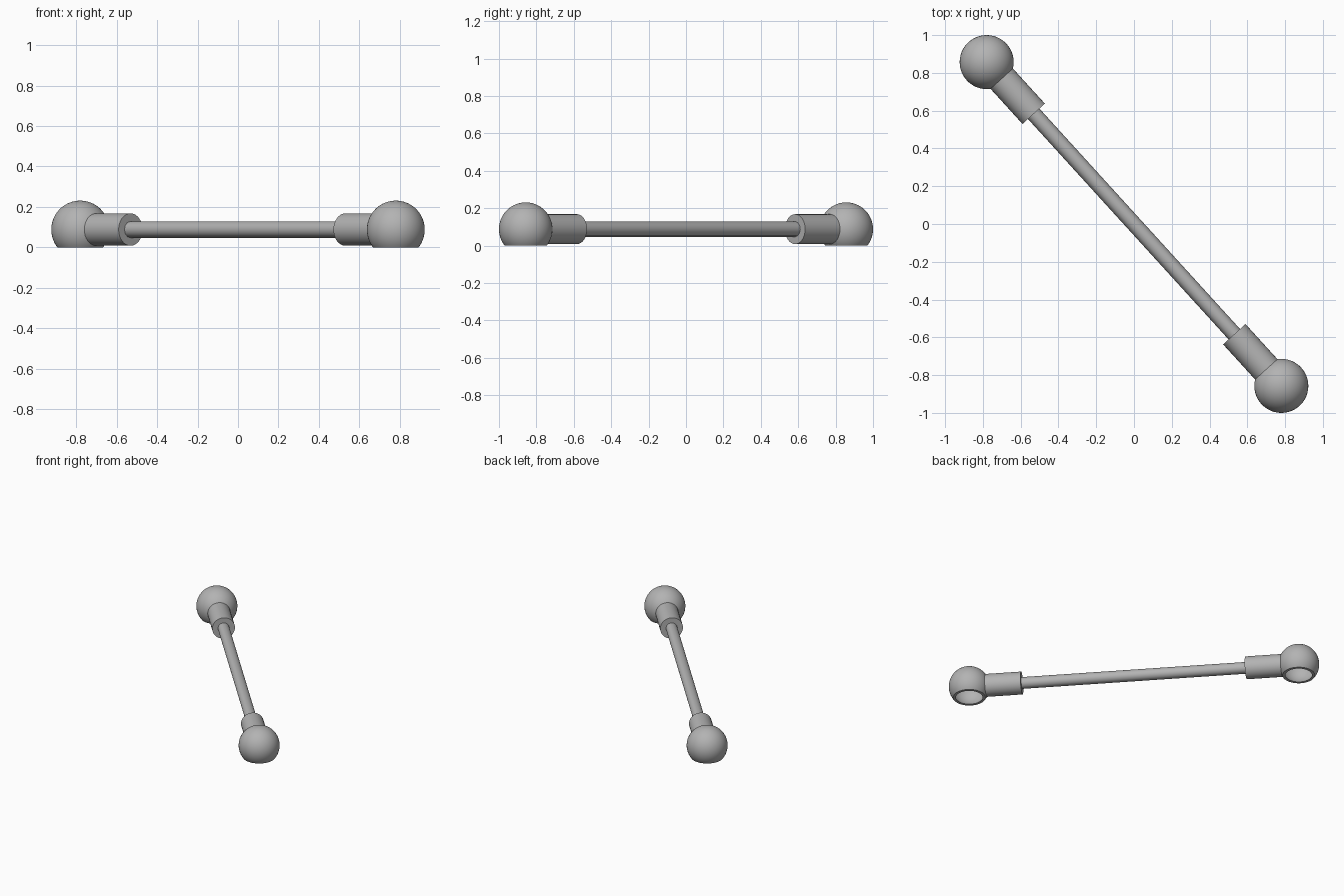
import bpy, bmesh, math
from mathutils import Vector, Matrix

cube = bpy.data.objects.get("Cube")
if cube:
    bpy.data.objects.remove(cube, do_unlink=True)

GREY = (0.45, 0.45, 0.45, 1)
metal = bpy.data.materials.new("grey metal")
metal.use_nodes = True
metal.diffuse_color = GREY
metal.node_tree.nodes["Principled BSDF"].inputs["Base Color"].default_value = GREY

AXIS_Z = 0.088
BALL_R, CAVITY_R = 0.143, 0.128
END = Vector((0.78, -0.857, AXIS_Z))
ROD_DIR = Vector((END.x, END.y, 0)).normalized()
HALF = math.hypot(END.x, END.y)


def revolve(name, profile, steps, matrix):
    """Lathe a (radius, height) profile around local z."""
    bm = bmesh.new()
    verts = [bm.verts.new((r, 0, z)) for r, z in profile]
    edges = [bm.edges.new(pair) for pair in zip(verts, verts[1:])]
    bmesh.ops.spin(bm, geom=verts + edges, cent=(0, 0, 0), axis=(0, 0, 1),
                   angle=math.tau, steps=steps, use_merge=False)
    bmesh.ops.remove_doubles(bm, verts=bm.verts, dist=1e-5)
    bmesh.ops.recalc_face_normals(bm, faces=bm.faces)
    mesh = bpy.data.meshes.new(name)
    bm.to_mesh(mesh)
    bm.free()
    mesh.materials.append(metal)
    obj = bpy.data.objects.new(name, mesh)
    obj.matrix_world = matrix
    bpy.context.collection.objects.link(obj)
    bpy.ops.object.select_all(action="DESELECT")
    obj.select_set(True)
    bpy.context.view_layer.objects.active = obj
    bpy.ops.object.shade_smooth_by_angle(angle=math.radians(35))
    return obj


def arc(radius, steps=24):
    """Meridian from the pole down to the flat cut at ground level."""
    limit = math.acos(-AXIS_Z / radius)
    return [(radius * math.sin(limit * i / steps), radius * math.cos(limit * i / steps))
            for i in range(steps + 1)]


# Hollow ball sockets, open at the bottom, and the collars that hold the rod
cup_profile = arc(BALL_R) + arc(CAVITY_R)[::-1]
for side, sign in (("left", 1), ("right", -1)):
    centre = Vector((sign * END.x, sign * END.y, AXIS_Z))
    revolve(side + "_ball_socket", cup_profile, 48, Matrix.Translation(centre))
    inward = (-sign * ROD_DIR).to_track_quat("Z", "Y").to_matrix().to_4x4()
    revolve(side + "_collar", [(0.08, 0.114), (0.08, 0.37), (0, 0.37)], 32,
            Matrix.Translation(centre) @ inward)

# Connecting rod
reach = HALF - 0.2
rod_turn = ROD_DIR.to_track_quat("Z", "Y").to_matrix().to_4x4()
revolve("connecting_rod", [(0, -reach), (0.041, -reach), (0.041, reach), (0, reach)], 12,
        Matrix.Translation((0, 0, AXIS_Z)) @ rod_turn)
